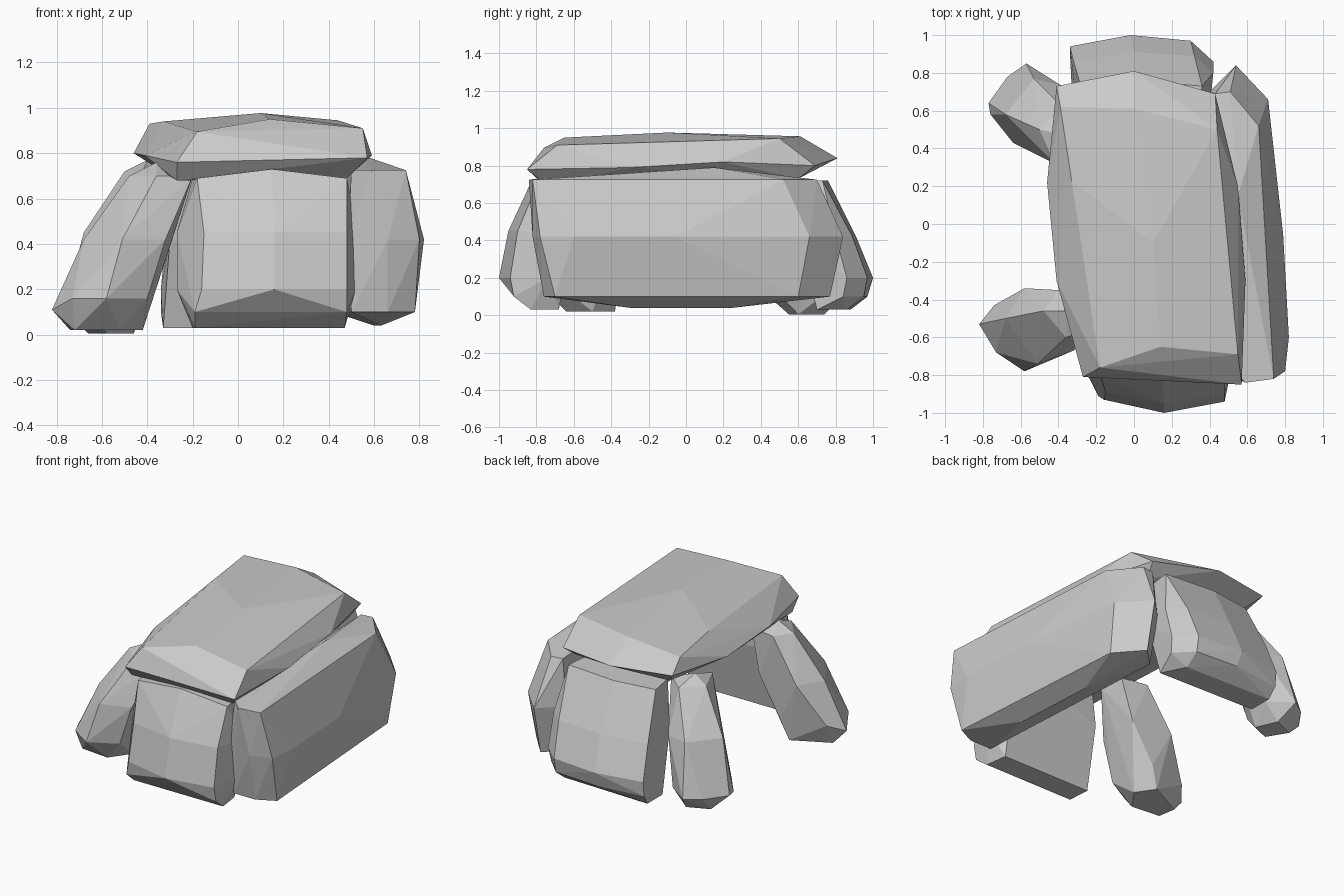
import bpy, bmesh, math


def hull(name, pts):
    """Faceted boulder: convex hull of a few key corners."""
    bm = bmesh.new()
    for p in pts:
        bm.verts.new(p)
    bmesh.ops.convex_hull(bm, input=bm.verts[:])
    loose = [v for v in bm.verts if not v.link_faces]
    bmesh.ops.delete(bm, geom=loose, context='VERTS')
    bmesh.ops.dissolve_limit(bm, angle_limit=math.radians(3),
                             verts=bm.verts[:], edges=bm.edges[:])
    bmesh.ops.recalc_face_normals(bm, faces=bm.faces[:])
    me = bpy.data.meshes.new(name)
    bm.to_mesh(me)
    bm.free()
    ob = bpy.data.objects.new(name, me)
    bpy.context.collection.objects.link(ob)
    return ob


def layered(name, layers):
    """Stone from horizontal layers: {height: [(x, y), ...]}."""
    return hull(name, [(x, y, z) for z, ring in layers.items() for x, y in ring])


# Capstone: underside, widest rim, domed top
hull("capstone", [
    (-.27, -.74, .68), (.14, -.7, .71), (.48, -.74, .69), (.4, .6, .73), (-.3, .6, .74),
    (-.46, .22, .80), (-.41, -.3, .79), (-.41, .73, .85), (0, .81, .84), (.43, .69, .8),
    (.55, .2, .82), (.59, -.3, .79), (.57, -.85, .78), (.12, -.83, .77), (-.27, -.81, .76),
    (-.39, .62, .93), (0, .61, .957), (.44, .5, .945), (.55, -.69, .91),
    (.14, -.65, .95), (-.18, -.76, .895), (-.33, .23, .94), (.1, -.1, .977)])

# Front slab, leaning inward
layered("front_stone", {
    .03: [(-.19, -.83), (-.2, -.68), (.47, -.83), (.45, -.68)],
    .1: [(-.19, -.91), (.48, -.92)],
    .2: [(.16, -1), (-.16, -.93), (.48, -.94), (.52, -.74), (-.27, -.75)],
    .45: [(.16, -.95), (-.15, -.89), (.48, -.9), (.525, -.7), (-.27, -.72),
          (-.2, -.6), (.45, -.6)],
    .69: [(-.18, -.8), (.48, -.8), (-.2, -.63), (.45, -.6)],
    .73: [(.15, -.82)]})

# Back slab, leaning inward
layered("back_stone", {
    .03: [(-.33, .72), (.38, .7), (-.33, .88), (.3, .86)],
    .1: [(-.34, .93), (0, .97), (.3, .95), (.41, .84)],
    .2: [(-.02, 1), (.3, .97), (-.34, .94), (.42, .86)],
    .42: [(-.32, .86), (0, .91), (.32, .89), (.42, .8), (.4, .6), (-.3, .6)],
    .72: [(-.28, .72), (0, .76), (.36, .73), (.34, .55), (-.25, .55)]})

# Long wall slab on the right
layered("right_stone", {
    .04: [(.63, -.3), (.6, .25)],
    .1: [(.5, -.76), (.66, -.76), (.78, -.7), (.69, .6), (.54, .77), (.42, .65)],
    .42: [(.485, -.78), (.66, -.82), (.8, -.78), (.82, -.6), (.79, -.06), (.71, .66),
          (.54, .84), (.4, .7)],
    .725: [(.59, -.84), (.74, -.82), (.66, .52), (.51, .7), (.43, .69), (.5, -.75)],
    .79: [(.55, .15)]})

# Two leaning pillars on the left
layered("front_left_stone", {
    .02: [(-.74, -.5), (-.72, -.62), (-.52, -.64), (-.42, -.5), (-.5, -.38)],
    .11: [(-.82, -.53)],
    .16: [(-.73, -.68), (-.58, -.78), (-.4, -.68), (-.74, -.43), (-.45, -.36)],
    .42: [(-.68, -.5), (-.51, -.74), (-.32, -.67), (-.58, -.34), (-.29, -.36)],
    .7: [(-.48, -.46), (-.36, -.6), (-.2, -.55), (-.22, -.38), (-.4, -.35)],
    .76: [(-.36, -.46)]})
layered("back_left_stone", {
    .005: [(-.52, .74), (-.66, .68), (-.58, .55), (-.46, .6)],
    .11: [(-.77, .64), (-.76, .58), (-.67, .78), (-.57, .85), (-.42, .74),
          (-.48, .5), (-.64, .43)],
    .45: [(-.68, .58), (-.53, .77), (-.38, .73), (-.3, .58), (-.53, .39)],
    .72: [(-.5, .5), (-.38, .62), (-.24, .5), (-.42, .32)],
    .77: [(-.4, .48)]})
